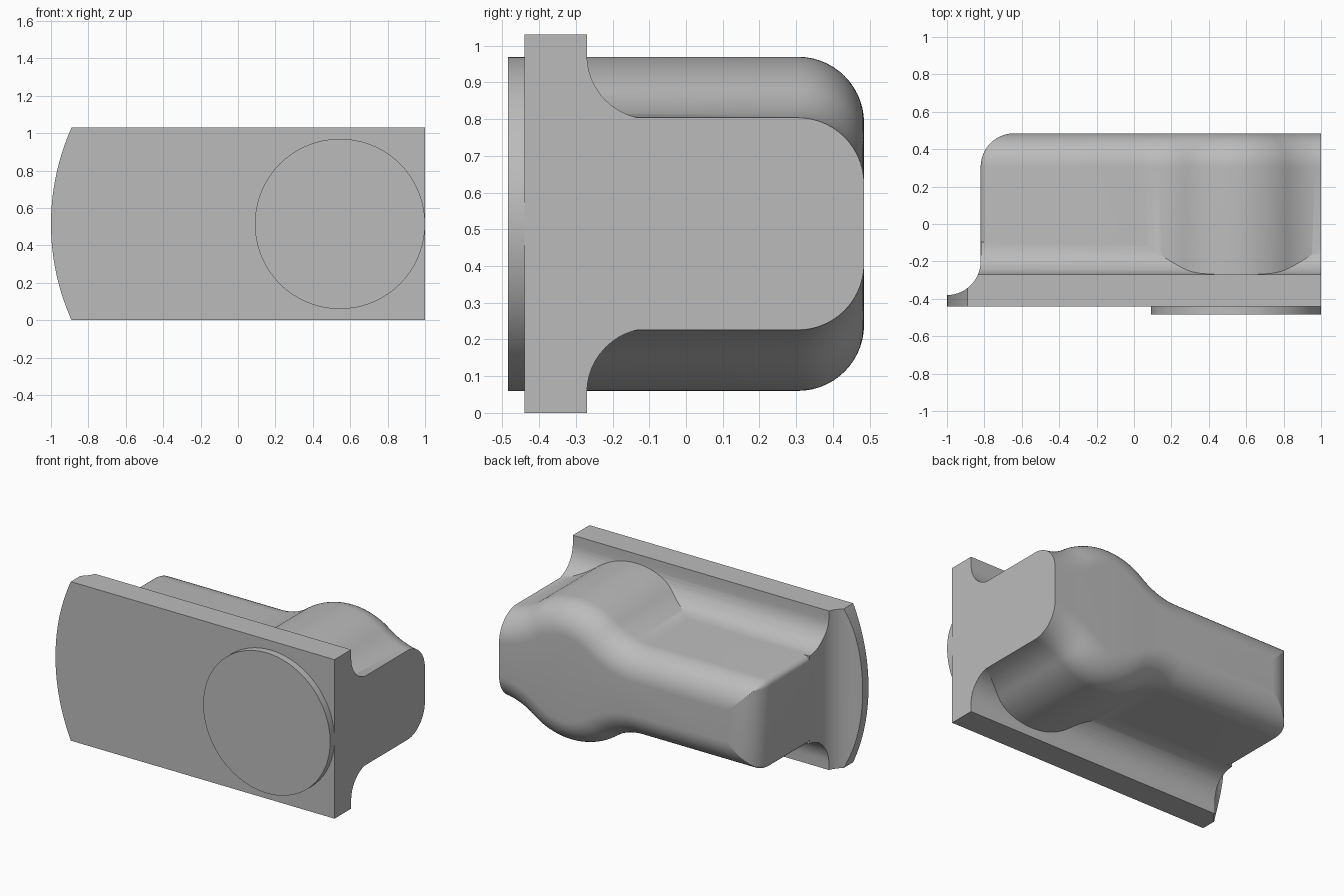
import bpy, bmesh
from math import sin, cos, pi, sqrt, asin
from mathutils import Vector

old = bpy.data.objects.get("Cube")
if old:
    bpy.data.objects.remove(old, do_unlink=True)

grey = bpy.data.materials.new("plain_grey")
grey.use_nodes = True
grey.diffuse_color = (0.5, 0.5, 0.5, 1)
grey.node_tree.nodes["Principled BSDF"].inputs["Base Color"].default_value = (0.5, 0.5, 0.5, 1)

MID = 0.515             # height of the centre line
CX, RAD = 0.545, 0.455  # round swelling
BAR, BLEND = 0.285, 0.4  # half height of the bar, blend radius into the swelling
LEFT, BACK = -0.82, 0.485
COVE, ROUND = 0.175, 0.18


def loft(name, rings):
    """Closed solid through rings that have equal point counts."""
    bm = bmesh.new()
    loops = [[bm.verts.new(p) for p in ring] for ring in rings]
    n = len(loops[0])
    for a, b in zip(loops, loops[1:]):
        for i in range(n):
            j = (i + 1) % n
            bm.faces.new((a[i], a[j], b[j], b[i]))
    bm.faces.new(loops[0][::-1])
    bm.faces.new(loops[-1])
    bmesh.ops.recalc_face_normals(bm, faces=bm.faces)
    mesh = bpy.data.meshes.new(name)
    bm.to_mesh(mesh)
    bm.free()
    mesh.materials.append(grey)
    ob = bpy.data.objects.new(name, mesh)
    bpy.context.collection.objects.link(ob)
    return ob


def prism(name, pts, place, lo, hi):
    return loft(name, [[place(a, b, t) for a, b in pts] for t in (lo, hi)])


def along_x(a, b, t):
    return Vector((t, a, b))


def along_y(a, b, t):
    return Vector((a, t, b))


def along_z(a, b, t):
    return Vector((a, b, t))


def combine(target, tool, operation):
    mod = target.modifiers.new(operation.lower(), "BOOLEAN")
    mod.operation, mod.object, mod.solver = operation, tool, "EXACT"
    tool.hide_render = True
    bpy.ops.object.select_all(action="DESELECT")
    bpy.context.view_layer.objects.active = target
    target.select_set(True)
    bpy.ops.object.modifier_apply(modifier=mod.name)
    bpy.data.objects.remove(tool, do_unlink=True)


# Plate with a concave cove rising to the bar along its top and bottom
arc = [(-0.27 + COVE * (1 - sin(t)), BAR + COVE * (1 - cos(t)))
       for t in (pi / 2 * (1 - i / 12) for i in range(13))]
half = [(-0.44, MID), (-0.27, MID)] + arc
profile = [(y, MID + h) for y, h in half] + [(y, MID - h) for y, h in reversed(half)]
body = prism("housing", profile, along_x, -1.1, 1)

# Bowed left end of the plate
bow, sag = 1.26, asin(MID / 1.26)
end = [(-1 + bow * (1 - cos(t)), MID + bow * sin(t))
       for t in (sag * (i / 12 - 1) * 1.05 for i in range(25))]
outline = [(1.1, -0.1)] + [(1.1, 1.1)] + [(end[-1][0], 1.1)] + end[::-1] + [(end[0][0], -0.1)]
combine(body, prism("end_trim", outline, along_y, -1, 1), "INTERSECT")

# Cove across the left end
scoop = [(-1 + ROUND * sin(t), -0.2 - ROUND * cos(t))
         for t in (pi / 2 * i / 14 for i in range(15))]
scoop = [(-1.3, -0.2 - ROUND)] + scoop + [(LEFT + 0.002, -0.1), (LEFT + 0.002, 0.2), (-1.3, 0.2)]
combine(body, prism("end_cove", scoop, along_z, -0.2, 1.3), "DIFFERENCE")


# Bar with a round swelling, blended, and with a rounded back edge
def height(x, d):
    u = abs(x - CX)
    reach = sqrt((RAD + BLEND) ** 2 - (BAR + BLEND) ** 2)
    if u < reach * (RAD - d) / (RAD + BLEND):
        return sqrt((RAD - d) ** 2 - u * u)
    if u < reach:
        return BAR + BLEND - sqrt((BLEND + d) ** 2 - (u - reach) ** 2)
    return BAR - d


def ring(y, d):
    c = max(0.04 - d, 0.002)
    left = LEFT + d
    top = [(left + c * (1 - cos(t)), BAR - d - c * (1 - sin(t)))
           for t in (pi / 2 * i / 5 for i in range(6))]
    top += [(x, height(x, d)) for x in (i / 60 for i in range(61))]
    pts = top + [(x, -h) for x, h in reversed(top)]
    return [Vector((x, y, MID + h)) for x, h in pts]


rings = [ring(-0.32, 0)]
for i in range(15):
    t = pi / 2 * i / 14
    rings.append(ring(BACK - ROUND * (1 - sin(t)), ROUND * (1 - cos(t))))
combine(body, loft("swollen_bar", rings), "UNION")

# Thin round pad on the front
circle = [(CX + RAD * cos(2 * pi * i / 72), MID + RAD * sin(2 * pi * i / 72)) for i in range(72)]
pad = prism("front_pad", circle, along_y, -BACK, -0.43)

for ob in (body, pad):
    bpy.ops.object.select_all(action="DESELECT")
    bpy.context.view_layer.objects.active = ob
    ob.select_set(True)
    bpy.ops.object.shade_smooth_by_angle(angle=0.5)
